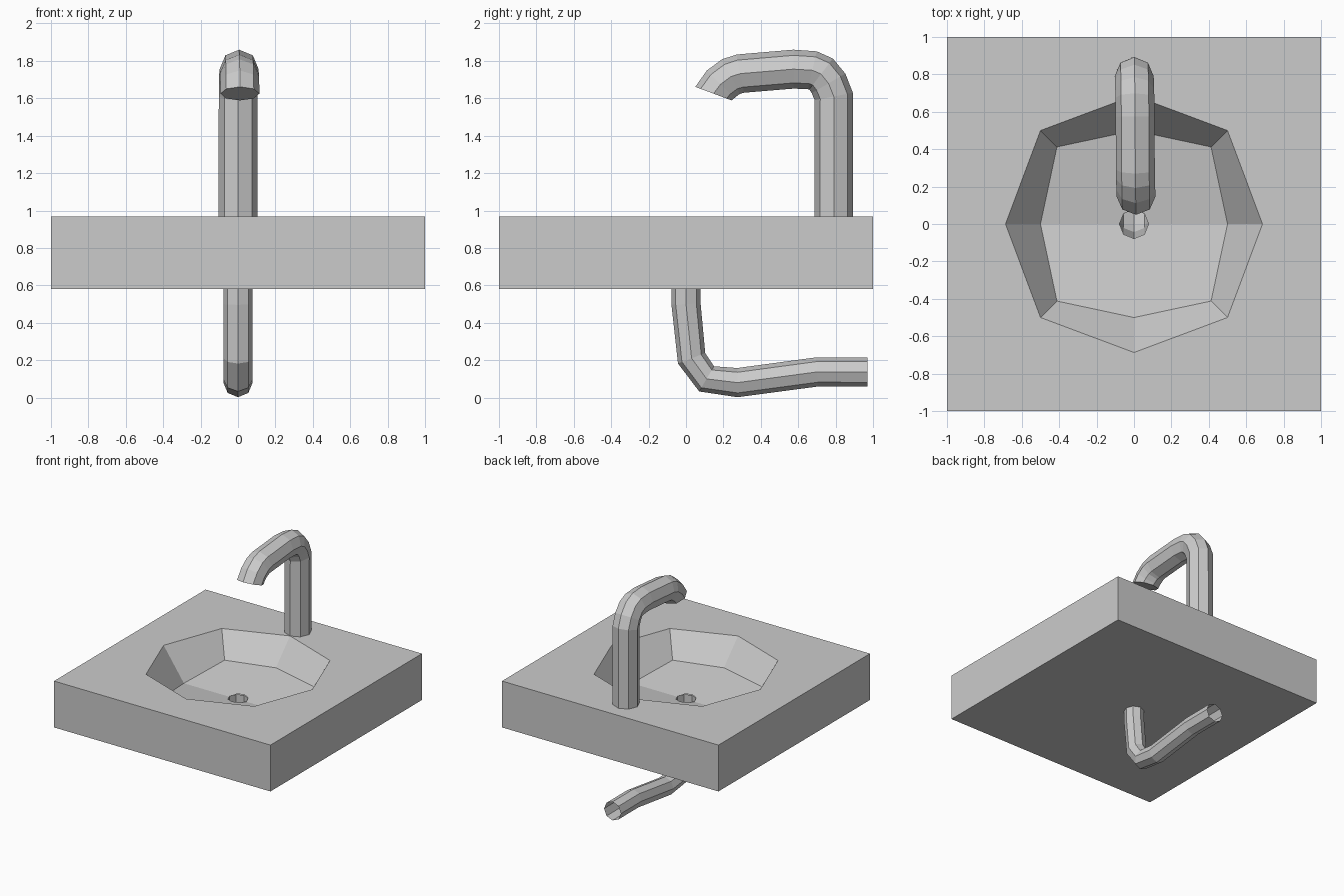
import bpy
import bmesh
from math import cos, sin, pi
from mathutils import Vector

SIDES = 8
DRAIN_R = 0.078

cube = bpy.data.objects.get("Cube")
if cube:
    bpy.data.objects.remove(cube, do_unlink=True)

grey = bpy.data.materials.new("plain_grey")
grey.use_nodes = True
colour = (0.6, 0.6, 0.6, 1.0)
grey.diffuse_color = colour
grey.node_tree.nodes["Principled BSDF"].inputs["Base Color"].default_value = colour


def loft(name, rings, cap_end=False):
    """Skin a list of eight-point rings with flat quads."""
    bm = bmesh.new()
    loops = [[bm.verts.new(p) for p in ring] for ring in rings]
    for a, b in zip(loops, loops[1:]):
        for i in range(SIDES):
            j = (i + 1) % SIDES
            bm.faces.new((a[i], a[j], b[j], b[i]))
    if cap_end:
        bm.faces.new(loops[-1])
    bmesh.ops.recalc_face_normals(bm, faces=bm.faces)
    mesh = bpy.data.meshes.new(name)
    bm.to_mesh(mesh)
    bm.free()
    mesh.materials.append(grey)
    obj = bpy.data.objects.new(name, mesh)
    bpy.context.collection.objects.link(obj)
    return obj


def ring(axis, diagonal, z, slope=0.0):
    """Eight points around z; slope raises points away from y = 0."""
    points = []
    for k in range(SIDES):
        r = diagonal * 2 ** 0.5 if k % 2 else axis
        x, y = r * cos(k * pi / 4), r * sin(k * pi / 4)
        points.append(Vector((x, y, z + slope * abs(y))))
    return points


def tube(name, path, radius, start, end, drift=0.0, cap_end=False):
    """Octagonal pipe along a (y, z) path, with fixed end directions."""
    pts = [Vector((drift * i / len(path), y, z)) for i, (y, z) in enumerate(path)]
    rings = []
    for i, p in enumerate(pts):
        if i == 0:
            t = Vector((0, *start))
        elif i == len(pts) - 1:
            t = Vector((0, *end))
        else:
            t = (p - pts[i - 1]).normalized() + (pts[i + 1] - p).normalized()
        t.x = 0
        t.normalize()
        side = Vector((1, 0, 0))
        up = t.cross(side)
        rings.append([p + radius * (side * cos(k * pi / 4) + up * sin(k * pi / 4))
                      for k in range(SIDES)])
    return loft(name, rings, cap_end)


# Square counter with a sunken octagonal basin and a drain hole
hole = DRAIN_R * 0.5 ** 0.5
loft("counter_basin", [
    ring(DRAIN_R, hole, 0.58),
    ring(1, 1, 0.58),
    ring(1, 1, 0.967),
    ring(0.687, 0.5, 0.967),
    ring(0.5, 0.412, 0.70, 0.144),
    ring(DRAIN_R, hole, 0.70, 0.144),
])

# Tap rising from the back of the counter and curving over the basin
tube("tap", [
    (0.79, 0.93), (0.79, 1.61), (0.762, 1.68), (0.722, 1.73), (0.675, 1.75),
    (0.575, 1.756), (0.29, 1.732), (0.24, 1.716), (0.185, 1.675), (0.147, 1.625),
], 0.104, (0, 1), (-0.35, -0.94), drift=0.012, cap_end=True)

# Open drain pipe bending to the back
tube("drain_pipe", [
    (0, 0.705), (0, 0.50), (0.03, 0.21), (0.11, 0.10),
    (0.275, 0.08), (0.70, 0.137), (0.97, 0.137),
], DRAIN_R, (0, -1), (1, 0))
